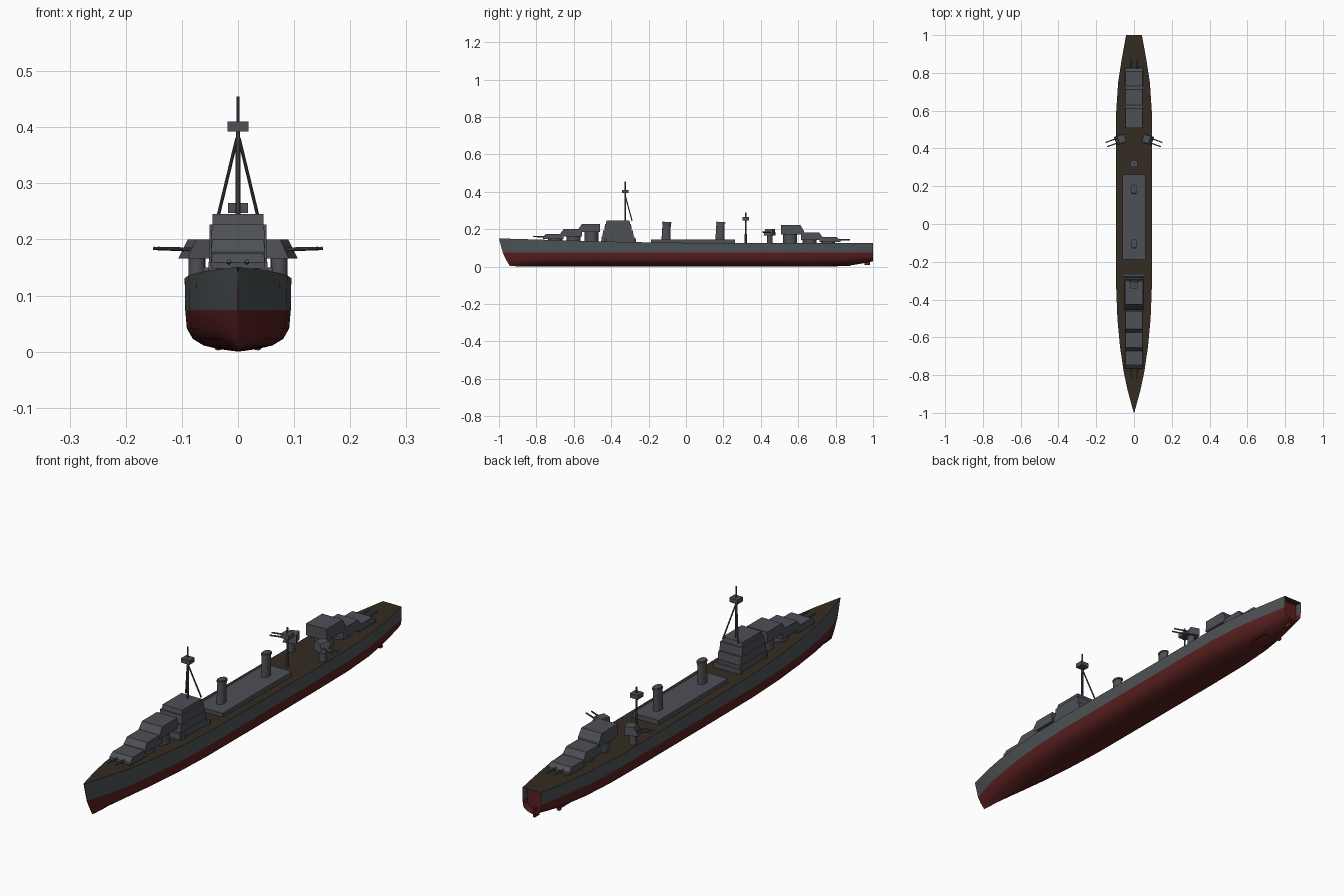
import bpy, bmesh, math
from mathutils import Vector, Matrix

if "Cube" in bpy.data.objects:
    bpy.data.objects.remove(bpy.data.objects["Cube"])


def material(name, rgb):
    m = bpy.data.materials.new(name)
    m.use_nodes = True
    m.diffuse_color = (*rgb, 1)
    m.node_tree.nodes["Principled BSDF"].inputs["Base Color"].default_value = (*rgb, 1)
    return m


HULL = material("hull grey", (0.075, 0.085, 0.09))
RED = material("antifouling red", (0.1, 0.014, 0.014))
DECK = material("deck brown", (0.035, 0.025, 0.016))
GREY = material("superstructure grey", (0.075, 0.08, 0.092))


def add(name, bm, *mats, smooth=False):
    bmesh.ops.recalc_face_normals(bm, faces=bm.faces)
    mesh = bpy.data.meshes.new(name)
    bm.to_mesh(mesh)
    bm.free()
    for m in mats:
        mesh.materials.append(m)
    ob = bpy.data.objects.new(name, mesh)
    bpy.context.collection.objects.link(ob)
    if smooth:
        bpy.ops.object.select_all(action="DESELECT")
        ob.select_set(True)
        bpy.context.view_layer.objects.active = ob
        bpy.ops.object.shade_smooth_by_angle(angle=math.radians(35))
    return ob


def prism(name, profile, half, mat=GREY, top=None):
    """Side profile (y, z) extruded across x; upper points may be narrower."""
    bm = bmesh.new()
    zmid = sum(z for _, z in profile) / len(profile)
    sides = [[bm.verts.new((s * (top if top and z > zmid else half), y, z)) for y, z in profile]
             for s in (-1, 1)]
    for ring in sides:
        bm.faces.new(ring)
    for i in range(len(profile)):
        j = (i + 1) % len(profile)
        bm.faces.new((sides[0][i], sides[0][j], sides[1][j], sides[1][i]))
    return add(name, bm, mat)


def box(name, y0, y1, z0, z1, half, mat=GREY):
    return prism(name, [(y0, z0), (y1, z0), (y1, z1), (y0, z1)], half, mat)


def rod(name, a, b, r1, r2=None, sides=10, mat=GREY, squash=1):
    """Tapered cylinder from a to b."""
    a, b = Vector(a), Vector(b)
    bm = bmesh.new()
    bmesh.ops.create_cone(bm, cap_ends=True, segments=sides, radius1=r1,
                          radius2=r1 if r2 is None else r2, depth=(b - a).length)
    rot = (b - a).to_track_quat("Z", "Y").to_matrix().to_4x4()
    bm.transform(Matrix.Translation((a + b) / 2) @ Matrix.Diagonal((squash, 1, 1, 1)) @ rot)
    return add(name, bm, mat, smooth=True)


# Hull: station y, half beam, deck height, keel height, fineness, stem rake
STATIONS = [
    (-1, .001, .151, .004, 1, .06), (-.95, .015, .149, .002, 2.4, .03),
    (-.88, .034, .147, 0, 2.2, .01), (-.78, .055, .144, 0, 1.9, 0),
    (-.65, .074, .14, 0, 1.6, 0), (-.5, .088, .136, 0, 1.3, 0),
    (-.32, .095, .131, 0, 1.1, 0), (0, .095, .127, 0, 1, 0),
    (.4, .095, .125, 0, 1, 0), (.6, .094, .125, 0, 1.1, 0),
    (.75, .084, .125, 0, 1.3, 0), (.86, .067, .125, .003, 1.5, 0),
    (.94, .053, .125, .016, 1.5, 0), (1, .042, .125, .028, 1.4, 0)]
WATER = .074
# Section: width fraction, height fraction from keel to waterline
SECTION = [(0, 0), (.35, .06), (.65, .15), (.85, .31), (.96, .56), (.99, 1)]

bm = bmesh.new()
rings = []
for y, b, deck, keel, fine, rake in STATIONS:
    half = []
    for w, h in SECTION:
        z = keel + (WATER - keel) * h
        half.append((b * w ** fine, y + rake * (1 - z / deck) ** 1.6, z))
    half.append((b, y, deck))
    pts = [(-x, yy, z) for x, yy, z in reversed(half[1:])] + half
    rings.append([bm.verts.new(p) for p in pts])
for r0, r1 in zip(rings, rings[1:]):
    for i in range(len(r0) - 1):
        f = bm.faces.new((r0[i], r0[i + 1], r1[i + 1], r1[i]))
        f.material_index = 1 if f.calc_center_median().z < WATER - .001 else 0
    f = bm.faces.new((r0[0], r0[-1], r1[-1], r1[0]))
    f.material_index = 2
# Recessed transom behind an open stern lip
inner = [bm.verts.new((v.co.x * 1.0, .97, v.co.z)) for v in rings[-1]]
for i in range(len(inner) - 1):
    f = bm.faces.new((rings[-1][i], rings[-1][i + 1], inner[i + 1], inner[i]))
    f.material_index = 1 if f.calc_center_median().z < WATER - .001 else 0
f = bm.faces.new(inner)
f.material_index = 1
bm.faces.new((rings[-1][0], rings[-1][-1], inner[-1], inner[0])).material_index = 2
add("hull", bm, HULL, RED, DECK, smooth=True)

# Underwater gear
box("rudder", .955, .985, .008, .045, .004, RED)
for s, side in ((1, "left"), (-1, "right")):
    rod(f"{side}_shaft", (s * .035, .74, .012), (s * .035, .87, .01), .003, mat=RED)
    rod(f"{side}_propeller", (s * .035, .868, .011), (s * .035, .876, .011), .009, mat=RED)


# Stepped main turrets: front y, back y, base z, roof z
def main_turret(name, front, back, z0, z1, foot):
    d = 1 if back > front else -1
    slope = d * .018
    prism(name, [(front, z0), (back, z0), (back, z1), (front + slope, z1),
                 (front, z0 + .4 * (z1 - z0))], .048, GREY, .046)
    mid = front + (back - front) * .6
    rod(name + "_barbette", (0, mid, foot), (0, mid, z0), .038, sides=16)


FORE = [(-.765, -.655, .148, .175), (-.672, -.555, .162, .2), (-.575, -.46, .184, .227)]
AFT = [(.825, .715, .131, .157), (.73, .615, .142, .182), (.63, .508, .172, .221)]
for group, foot, word in ((FORE, .12, "fore"), (AFT, .11, "aft")):
    for n, t in zip(("lower", "middle", "upper"), group):
        main_turret(f"{word}_{n}_turret", *t, foot)
    front, back, z0, z1 = group[0]
    d = -1 if front < 0 else 1
    for x in (-.016, .016):
        rod(f"{word}_gun_barrel", (x, front - d * .02, z0 + .011),
            (x, front + d * .052, z0 + .013), .0045, .0035)

# Tiered bridge
for i, (inset, z0, z1, half) in enumerate([(0, .12, .16, .053), (.008, .16, .193, .052),
                                           (.018, .193, .227, .051), (.026, .227, .245, .045)]):
    prism(f"bridge_tier_{i + 1}", [(-.455 + inset, z0), (-.272 - inset, z0),
                                   (-.276 - inset, z1), (-.451 + inset, z1)], half)
box("bridge_wing_fore", -.437, -.425, .12, .15, .062)
box("bridge_wing_aft", -.278, -.266, .12, .15, .062)

# Tripod mast and lookout
rod("main_mast", (0, -.325, .24), (0, -.325, .4), .005, .004)
rod("topmast", (0, -.325, .4), (0, -.325, .455), .003)
box("lookout", -.342, -.308, .392, .41, .019)
for s, side in ((1, "left"), (-1, "right")):
    rod(f"{side}_mast_leg", (s * .035, -.288, .243), (s * .002, -.325, .38), .003)

# Deckhouse and funnels
box("deckhouse", -.187, .263, .115, .145, .06)
for y, word in ((-.105, "fore"), (.183, "aft")):
    rod(f"{word}_funnel", (0, y - .002, .14), (0, y + .002, .239), .024, .022, 20, GREY, .68)
    rod(f"{word}_funnel_cap", (0, y + .002, .23), (0, y + .002, .236), .025, .025, 20, GREY, .7)

# Aft mast
rod("aft_mast_foot", (0, .32, .12), (0, .32, .175), .006)
rod("aft_mast", (0, .32, .17), (0, .32, .288), .0035)
box("aft_lookout", .302, .338, .247, .265, .018)

# Secondary gun turrets aimed outboard
for s, side in ((1, "left"), (-1, "right")):
    spin = Matrix.Translation((s * .073, .447, 0)) @ Matrix.Rotation(s * math.radians(70), 4, "Z")
    house = prism(f"{side}_gun_house", [(-.027, .166), (.027, .166), (.027, .2), (-.01, .2)],
                  .024, GREY, .021)
    house.matrix_world = spin
    rod(f"{side}_gun_pedestal", (s * .073, .447, .12), (s * .073, .447, .168), .015, sides=16)
    for x in (-.012, .012):
        barrel = rod(f"{side}_gun_barrel", (x, -.01, .182), (x, -.078, .184), .0035, .003)
        barrel.matrix_world = spin
